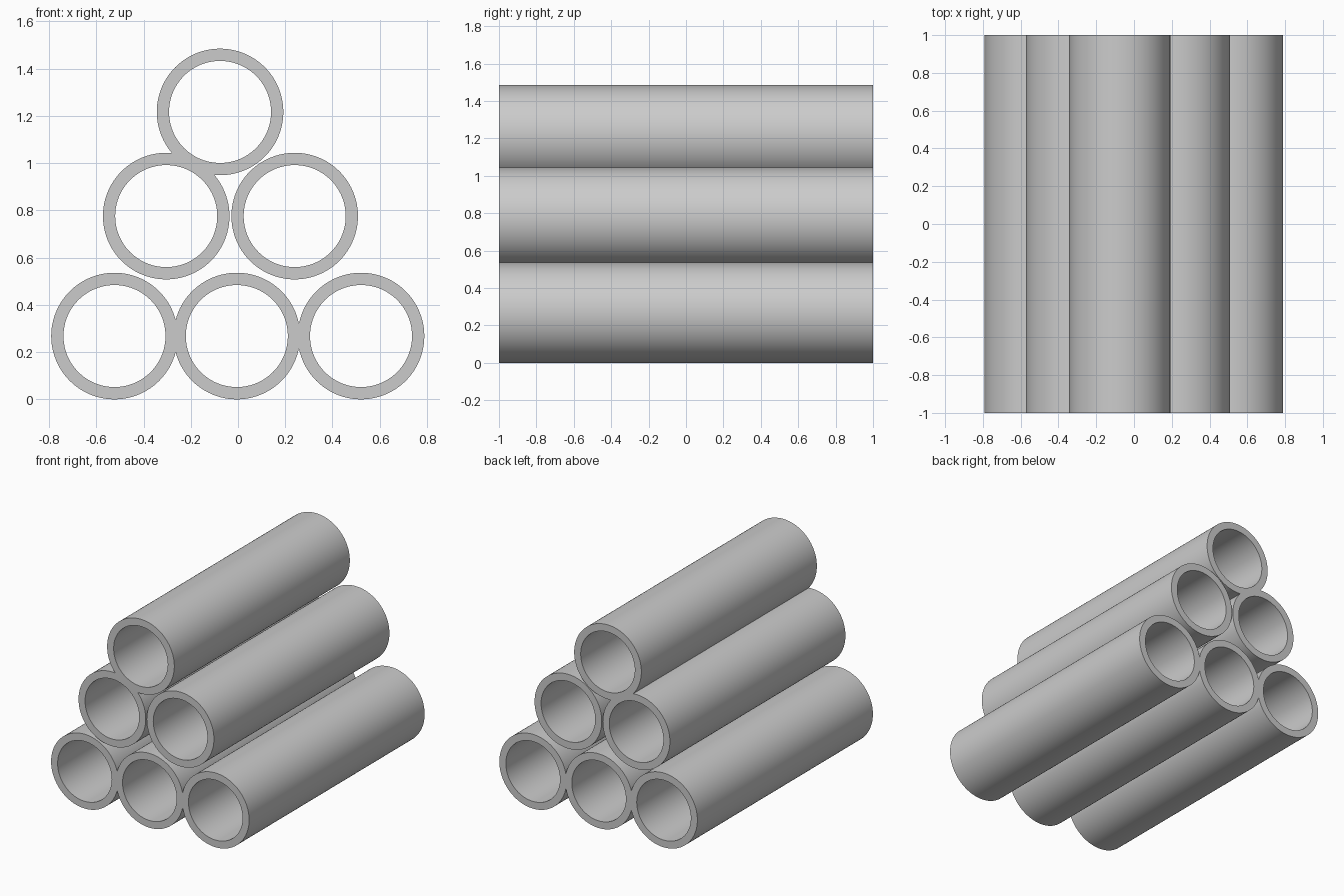
import bpy, bmesh, math

if "Cube" in bpy.data.objects:
    bpy.data.objects.remove(bpy.data.objects["Cube"])

OUTER, INNER, HALF, SIDES = 0.268, 0.216, 1.0, 96


def pipe(name, x, z):
    """Open hollow tube lying along y."""
    bm = bmesh.new()
    # closed wall profile revolved around the y axis
    profile = [(OUTER, -HALF), (OUTER, HALF), (INNER, HALF), (INNER, -HALF)]
    rings = []
    for i in range(SIDES):
        a = 2 * math.pi * i / SIDES
        rings.append([bm.verts.new((r * math.cos(a), y, r * math.sin(a))) for r, y in profile])
    for i, ring in enumerate(rings):
        nxt = rings[(i + 1) % SIDES]
        for j in range(4):
            k = (j + 1) % 4
            bm.faces.new((ring[j], ring[k], nxt[k], nxt[j]))
    bmesh.ops.recalc_face_normals(bm, faces=bm.faces[:])
    mesh = bpy.data.meshes.new(name)
    bm.to_mesh(mesh)
    bm.free()
    obj = bpy.data.objects.new(name, mesh)
    obj.location = (x, 0, z)
    bpy.context.collection.objects.link(obj)
    # smooth round walls, crisp rims
    bpy.ops.object.select_all(action='DESELECT')
    obj.select_set(True)
    bpy.context.view_layer.objects.active = obj
    bpy.ops.object.shade_smooth_by_angle(angle=math.radians(30))


# Stack, row by row: slightly uneven pile
rows = {
    "bottom_pipe": (0.268, (-0.523, -0.005, 0.521)),
    "middle_pipe": (0.776, (-0.304, 0.240)),
    "top_pipe": (1.217, (-0.076,)),
}
for name, (z, xs) in rows.items():
    for n, x in enumerate(xs, 1):
        pipe(f"{name}_{n}", x, z)
